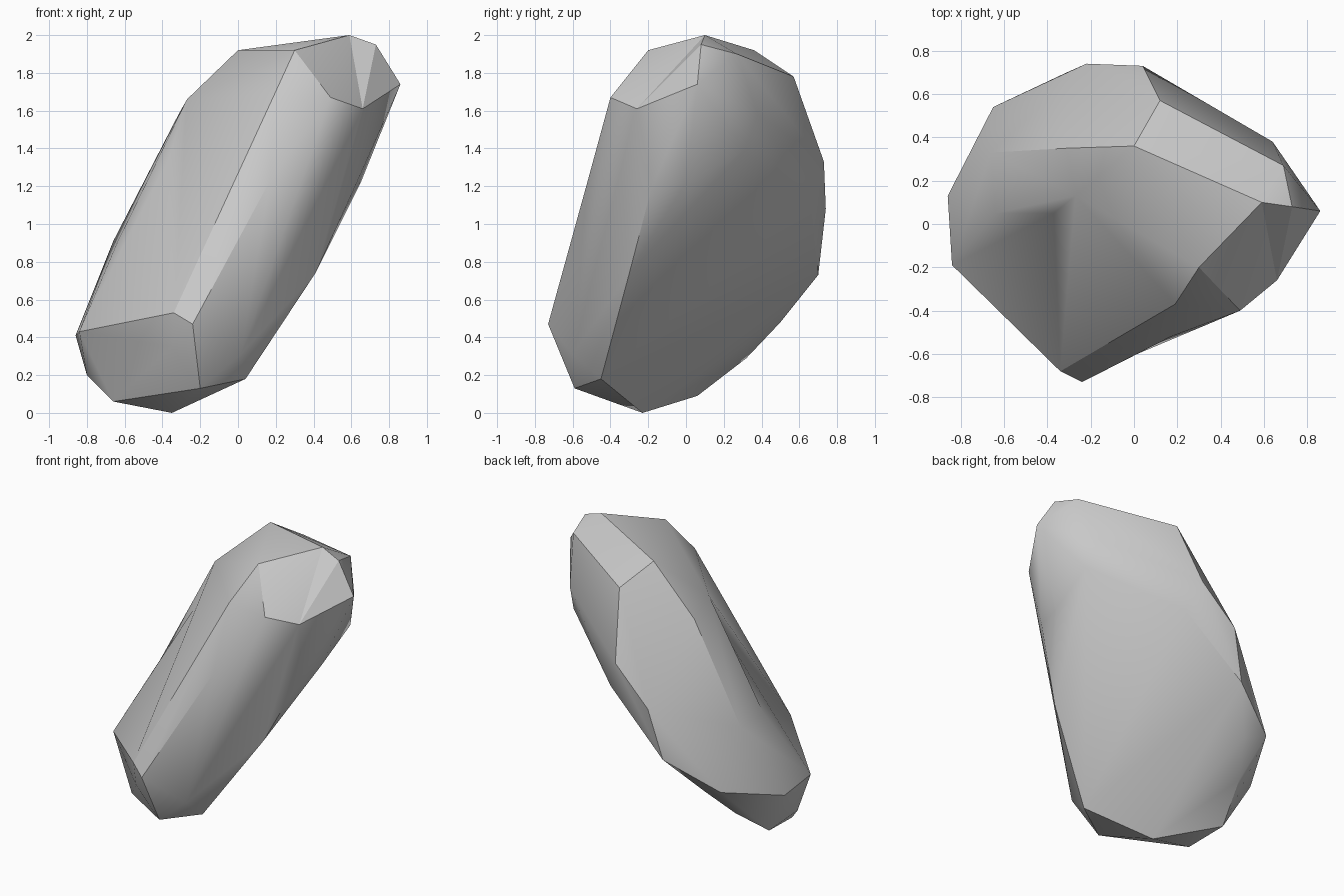
import bpy
import bmesh
import math
from mathutils import Vector

if "Cube" in bpy.data.objects:
    bpy.data.objects.remove(bpy.data.objects["Cube"])

# Corner points of the faceted boulder; the first six bound the tip facets
corners = [
    # upper right tip
    (0.30, -0.20, 1.92), (0.59, 0.10, 2.00), (0.73, 0.08, 1.95),
    (0.86, 0.06, 1.74), (0.66, -0.26, 1.61), (0.49, -0.40, 1.67),
    # top facet
    (0.69, 0.27, 1.90), (0.12, 0.57, 1.78), (0.00, 0.36, 1.92),
    # front ridge
    (0.19, -0.37, 1.68), (-0.24, -0.73, 0.47), (-0.34, -0.68, 0.53),
    (-0.35, -0.635, 0.35),
    # right flank
    (0.64, 0.38, 1.58), (0.66, 0.31, 1.39), (0.65, 0.00, 1.22),
    (0.62, -0.18, 1.20), (0.41, -0.30, 0.74), (0.015, -0.60, 0.31),
    (0.04, -0.45, 0.18),
    # back
    (0.04, 0.73, 1.33), (0.125, 0.66, 1.12), (-0.22, 0.74, 1.08),
    (-0.31, 0.70, 0.73), (-0.50, 0.50, 0.48), (-0.65, 0.54, 0.53),
    (-0.61, 0.32, 0.29),
    # left flank
    (-0.27, 0.13, 1.66), (-0.31, 0.35, 1.59), (-0.66, 0.33, 0.91),
    (-0.64, 0.05, 0.90), (-0.84, -0.19, 0.43), (-0.86, 0.13, 0.41),
    # foot
    (-0.80, -0.10, 0.20), (-0.69, 0.06, 0.09), (-0.66, -0.24, 0.06),
    (-0.35, -0.23, 0.00), (-0.20, -0.59, 0.13),
]
bm = bmesh.new()
verts = [bm.verts.new(c) for c in corners]
tip = verts[:6]
bmesh.ops.convex_hull(bm, input=bm.verts[:])

# Tip facets: refold them so a shallow valley runs down the middle
patch = [f for f in bm.faces if all(v in tip for v in f.verts)]
rim = [e for f in patch for e in f.edges
       if sum(g in patch for g in e.link_faces) == 1]
if len(rim) == 6:
    bmesh.ops.delete(bm, geom=patch, context='FACES_ONLY')
    inner = [e for e in bm.edges if not e.link_faces]
    bmesh.ops.delete(bm, geom=inner, context='EDGES')
    for tri in ((0, 5, 1), (1, 5, 4), (1, 4, 2), (2, 4, 3)):
        bm.faces.new([tip[i] for i in tri])

loose = [v for v in bm.verts if not v.link_faces]
bmesh.ops.delete(bm, geom=loose, context='VERTS')


def press(point):
    """Replace the nearest edge by a corner at the point, fanned to its sides."""
    p = Vector(point)

    def distance(e):
        a, b = e.verts[0].co, e.verts[1].co
        t = (p - a).dot(b - a) / (b - a).length_squared
        return (a.lerp(b, min(max(t, 0.0), 1.0)) - p).length

    edge = min(bm.edges, key=distance)
    ends = list(edge.verts)
    sides = [v for f in edge.link_faces for v in f.verts if v not in ends]
    bm.edges.remove(edge)
    corner = bm.verts.new(p)
    for end in ends:
        for side in sides:
            bm.faces.new((end, side, corner))


# Chipped left ridge and hollowed front ridge
press((-0.37, 0.05, 1.34))
press((0.17, -0.52, 1.23))
bmesh.ops.recalc_face_normals(bm, faces=bm.faces[:])

mesh = bpy.data.meshes.new("boulder")
bm.to_mesh(mesh)
bm.free()
boulder = bpy.data.objects.new("boulder", mesh)
bpy.context.collection.objects.link(boulder)

# Plain stone colour
stone = bpy.data.materials.new("stone_grey")
stone.diffuse_color = (0.58, 0.58, 0.58, 1.0)
stone.use_nodes = True
stone.node_tree.nodes["Principled BSDF"].inputs["Base Color"].default_value = stone.diffuse_color
mesh.materials.append(stone)

# Soft facets with sharp ridges
bpy.context.view_layer.objects.active = boulder
boulder.select_set(True)
bpy.ops.object.shade_smooth_by_angle(angle=math.radians(30))
